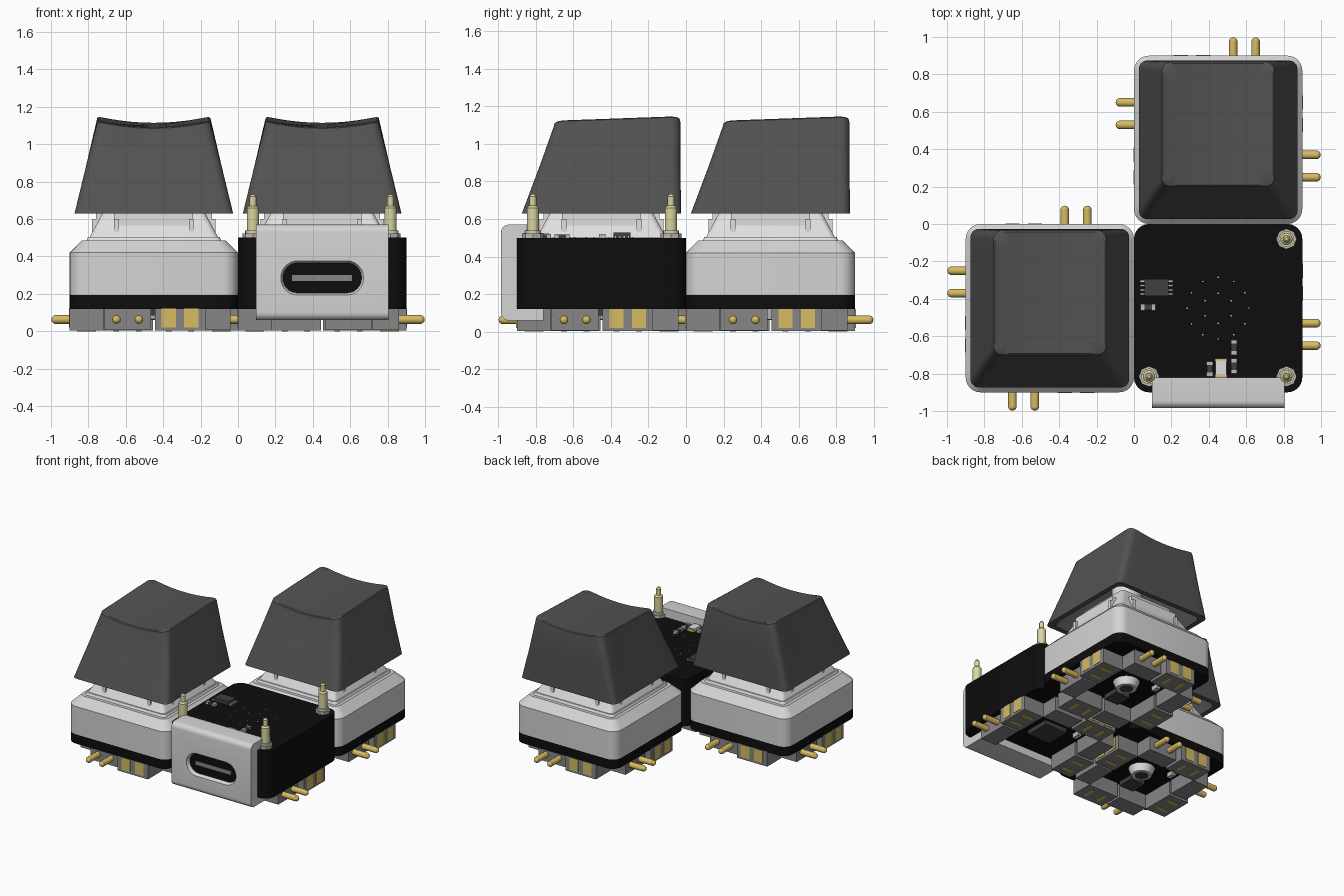
import bpy, bmesh, math
from mathutils import Matrix, Vector

if "Cube" in bpy.data.objects:
    bpy.data.objects.remove(bpy.data.objects["Cube"], do_unlink=True)


def material(name, r, g, b):
    m = bpy.data.materials.new(name)
    m.use_nodes = True
    m.diffuse_color = (r, g, b, 1)
    m.node_tree.nodes["Principled BSDF"].inputs["Base Color"].default_value = (r, g, b, 1)
    return m


CASE = material("case white", 0.66, 0.66, 0.66)
SWITCH = material("switch pale grey", 0.74, 0.74, 0.74)
CAP = material("keycap charcoal", 0.085, 0.085, 0.085)
BLACK = material("matte black", 0.004, 0.004, 0.004)
GREY = material("connector grey", 0.24, 0.24, 0.24)
GOLD = material("contact gold", 0.68, 0.5, 0.12)
BRASS = material("pale brass", 0.7, 0.67, 0.36)
CHIP = material("chip grey", 0.05, 0.05, 0.05)
SILVER = material("silver", 0.5, 0.5, 0.5)

built = []


def finish(name, bm, mat, loc=(0, 0, 0)):
    bmesh.ops.recalc_face_normals(bm, faces=bm.faces)
    mesh = bpy.data.meshes.new(name)
    bm.to_mesh(mesh)
    bm.free()
    mesh.materials.append(mat)
    ob = bpy.data.objects.new(name, mesh)
    ob.location = loc
    bpy.context.collection.objects.link(ob)
    built.append(ob)
    return ob


def box(bm, centre, size, turn=Matrix()):
    m = turn @ Matrix.Translation(centre) @ Matrix.Diagonal((*size, 1))
    bmesh.ops.create_cube(bm, size=1, matrix=m)


def rod(bm, centre, r1, r2, length, sides=16, turn=Matrix()):
    bmesh.ops.create_cone(bm, cap_ends=True, segments=sides, radius1=r1, radius2=r2,
                          depth=length, matrix=turn @ Matrix.Translation(centre))


def ring(hx, hy, r, z, cy=0, edge=8):
    """Rounded rectangle outline; z is a height or a function of x and y."""
    pts = []
    for i, (sx, sy) in enumerate([(1, 1), (-1, 1), (-1, -1), (1, -1)]):
        for k in range(7):
            a = (i + k / 6) * math.pi / 2
            pts.append(Vector((sx * (hx - r) + r * math.cos(a),
                               cy + sy * (hy - r) + r * math.sin(a), 0)))
    full = []
    for i, p in enumerate(pts):
        full.append(p)
        if i % 7 == 6:
            q = pts[(i + 1) % len(pts)]
            full += [p.lerp(q, k / edge) for k in range(1, edge)]
    for p in full:
        p.z = z(p.x, p.y) if callable(z) else z
    return full


def loft(rings):
    bm = bmesh.new()
    rows = [[bm.verts.new(p) for p in pts] for pts in rings]
    n = len(rows[0])
    for a, b in zip(rows, rows[1:]):
        for i in range(n):
            bm.faces.new((a[i], a[(i + 1) % n], b[(i + 1) % n], b[i]))
    bm.faces.new(rows[0])
    bm.faces.new(rows[-1])
    return bm


def slab(name, mat, loc, layers):
    """Stack of centred rounded squares given as (half width, radius, z)."""
    return finish(name, loft([ring(h, h, r, z, edge=1) for h, r, z in layers]), mat, loc)


def connectors(prefix, loc, quarter_turns):
    housing, pads, pins = bmesh.new(), bmesh.new(), bmesh.new()
    for q in quarter_turns:
        t = Matrix.Rotation(q * math.pi / 2, 4, "Z")
        box(housing, (0.36, 0.14, 0.06), (0.18, 0.27, 0.12), t)
        box(housing, (0.34, -0.14, 0.06), (0.14, 0.25, 0.115), t)
        for s in (-1, 1):
            box(pads, (0.45, 0.14 + s * 0.06, 0.068), (0.008, 0.076, 0.1), t)
            box(pads, (0.36, 0.14 + s * 0.06, 0.0), (0.1, 0.03, 0.006), t)
            end = t @ Matrix.Translation((0.47, -0.14 + s * 0.06, 0.06))
            rod(pins, (0, 0, 0), 0.023, 0.023, 0.12, 16, end @ Matrix.Rotation(math.pi / 2, 4, "Y"))
            bmesh.ops.create_uvsphere(pins, u_segments=16, v_segments=8, radius=0.023,
                                      matrix=end @ Matrix.Translation((0.055, 0, 0)))
    finish(prefix + "_connector_housings", housing, GREY, (*loc, 0.003))
    finish(prefix + "_contact_pads", pads, GOLD, (*loc, 0.003))
    finish(prefix + "_spring_pins", pins, GOLD, (*loc, 0.003))


def underside_parts(prefix, loc, chip_at, chip_size):
    chip, small = bmesh.new(), bmesh.new()
    box(chip, (*chip_at, 0.105), (chip_size, chip_size, 0.04))
    for x, y in [(-0.2, 0.1), (-0.2, 0.18), (0.2, 0.13), (0.17, 0.2), (0.2, -0.18), (-0.05, 0.22)]:
        box(small, (x, y, 0.105), (0.035, 0.06, 0.04))
    finish(prefix + "_underside_chip", chip, CHIP, (*loc, 0))
    finish(prefix + "_underside_components", small, SILVER, (*loc, 0))


def cap_top(x, y):
    return 1.125 + (y + 0.245) * 0.036 - 0.034 * (1 - min(1, (x / 0.3) ** 2))


def key_module(prefix, loc):
    at = (*loc, 0)
    slab(prefix + "_base_board", BLACK, at, [(0.45, 0.08, 0.12), (0.45, 0.08, 0.195)])
    slab(prefix + "_case", CASE, at, [(0.45, 0.08, 0.195), (0.45, 0.08, 0.42), (0.385, 0.05, 0.485)])
    # Switch: flange, tapered housing, raised side panels, stem
    slab(prefix + "_switch_flange", SWITCH, at, [(0.362, 0.03, 0.48), (0.352, 0.03, 0.505)])
    slab(prefix + "_switch_housing", SWITCH, at, [(0.345, 0.03, 0.5), (0.27, 0.03, 0.64), (0.23, 0.03, 0.72)])
    bm = bmesh.new()
    for q in range(4):
        t = Matrix.Rotation(q * math.pi / 2, 4, "Z")
        box(bm, (0.27, 0, 0.57), (0.08, 0.42, 0.14), t)
        for s in (-1, 1):
            box(bm, (0.31, s * 0.2, 0.565), (0.04, 0.025, 0.07), t)
    rod(bm, (0, 0, 0.8), 0.11, 0.11, 0.26)
    finish(prefix + "_switch_panels", bm, SWITCH, at)
    # Hollow keycap with a scooped, slightly tilted top
    shell = [ring(0.26, 0.28, 0.05, 1.04, 0.07), ring(0.385, 0.385, 0.05, 0.63),
             ring(0.424, 0.424, 0.045, 0.63),
             ring(0.362, 0.374, 0.05, 0.885, 0.046),
             ring(0.306, 0.337, 0.05, lambda x, y: cap_top(x, y) - 0.022, 0.083),
             ring(0.302, 0.333, 0.05, lambda x, y: cap_top(x, y) - 0.006, 0.083)]
    for s in (1, 0.8, 0.6, 0.4, 0.2, 0.03):
        shell.append(ring(0.294 * s, 0.325 * s, 0.05 * s, cap_top, 0.083))
    finish(prefix + "_keycap", loft(shell), CAP, at)
    # Underside: switch post socket and electronics
    bm = bmesh.new()
    rod(bm, (0, 0, 0.095), 0.075, 0.1, 0.06, 24)
    finish(prefix + "_switch_post", bm, SWITCH, at)
    bm = bmesh.new()
    rod(bm, (0, 0, 0.064), 0.05, 0.05, 0.006, 24)
    finish(prefix + "_post_hole", bm, CHIP, at)
    underside_parts(prefix, loc, (-0.06, -0.18), 0.13)
    connectors(prefix, loc, range(4))


key_module("left_key", (-0.45, -0.45))
key_module("right_key", (0.45, 0.45))

# Controller module: black body with connectors on three sides
HUB = (0.45, -0.45)
slab("controller_body", BLACK, (*HUB, 0), [(0.45, 0.08, 0.12), (0.45, 0.08, 0.5)])
connectors("controller", HUB, range(3))
underside_parts("controller", HUB, (0, 0), 0.2)

# Port shell: bracket profile swept across x
profile = [(-0.82, 0.5), (-0.82, 0.57)]
for cz, start in ((0.53, 90), (0.1, 180)):
    for k in range(7):
        a = math.radians(start + 15 * k)
        profile.append((-0.945 + 0.04 * math.cos(a), cz + 0.04 * math.sin(a)))
profile += [(-0.76, 0.06), (-0.76, 0.12), (-0.89, 0.12), (-0.89, 0.5)]
shell = finish("port_shell", loft([[Vector((x, y, z)) for y, z in profile] for x in (0.095, 0.805)]), CASE)


def stadium(hx, hz, y):
    """Port outline at depth y."""
    return [Vector((0.45 + p.x, y, 0.285 + p.y)) for p in ring(hx, hz, hz - 0.002, 0, edge=1)]


cutter = finish("port_cutter", loft([stadium(0.23, 0.1, -1.0), stadium(0.21, 0.08, -0.965),
                                     stadium(0.21, 0.08, -0.85)]), CASE)
cutter.hide_render = True
cutter.hide_viewport = True
cut = shell.modifiers.new("port opening", "BOOLEAN")
cut.object = cutter
cut.solver = "EXACT"

# Socket rim and tongue inside the port
finish("port_socket", loft([stadium(0.195, 0.066, -0.955), stadium(0.195, 0.066, -0.88),
                            stadium(0.212, 0.082, -0.88), stadium(0.212, 0.082, -0.955)]), BLACK)
bm = bmesh.new()
box(bm, (0.45, -0.92, 0.285), (0.32, 0.076, 0.03))
finish("port_tongue", bm, GREY)

# Upright spring contacts on octagonal feet
feet, posts = bmesh.new(), bmesh.new()
for x, y in [(0.815, -0.08), (0.815, -0.815), (0.08, -0.815)]:
    t = Matrix.Translation((x, y, 0))
    rod(feet, (0, 0, 0.51), 0.055, 0.055, 0.025, 8, t)
    rod(posts, (0, 0, 0.53), 0.042, 0.042, 0.02, 16, t)
    rod(posts, (0, 0, 0.595), 0.033, 0.033, 0.13, 16, t)
    rod(posts, (0, 0, 0.665), 0.033, 0.02, 0.012, 16, t)
    rod(posts, (0, 0, 0.69), 0.018, 0.018, 0.06, 16, t)
    rod(posts, (0, 0, 0.726), 0.018, 0.009, 0.012, 16, t)
finish("upright_contact_feet", feet, SILVER)
finish("upright_contacts", posts, BRASS)

# Top electronics: chip with legs, small components, lamp, hole pattern
chip, bits, lamp, lamp_ends, dark = (bmesh.new() for _ in range(5))
box(chip, (0.12, -0.34, 0.513), (0.13, 0.09, 0.03))
for s in (-1, 1):
    for k in range(4):
        box(bits, (0.12 + s * 0.075, -0.375 + k * 0.023, 0.505), (0.025, 0.011, 0.012))
    box(lamp_ends, (0.465, -0.77 + s * 0.042, 0.51), (0.062, 0.016, 0.02))
for x, y, upright in [(0.405, -0.775, 1), (0.535, -0.66, 1), (0.535, -0.76, 1), (0.075, -0.445, 0)]:
    size = (0.032, 0.045, 0.018) if upright else (0.045, 0.032, 0.018)
    box(dark, (x, y, 0.508), size)
    for s in (-1, 1):
        d = s * 0.03
        box(bits, (x + (0 if upright else d), y + (d if upright else 0), 0.509),
            (0.034, 0.02, 0.022) if upright else (0.02, 0.034, 0.022))
box(lamp, (0.465, -0.77, 0.512), (0.06, 0.08, 0.026))
for radius, count in ((0.08, 6), (0.165, 12)):
    for k in range(count):
        a = k * 2 * math.pi / count + math.pi / 6
        box(bits, (0.45 + radius * math.cos(a), -0.45 + radius * math.sin(a), 0.5), (0.007, 0.007, 0.004))
finish("top_chip", chip, CHIP)
finish("top_component_ends", bits, SILVER)
finish("top_component_bodies", dark, CHIP)
finish("indicator_lamp", lamp, SWITCH)
finish("indicator_lamp_ends", lamp_ends, GOLD)

# Smooth rounded surfaces while keeping hard edges crisp
for ob in bpy.context.scene.objects:
    ob.select_set(ob in built)
bpy.context.view_layer.objects.active = shell
bpy.ops.object.shade_smooth_by_angle(angle=math.radians(32))
